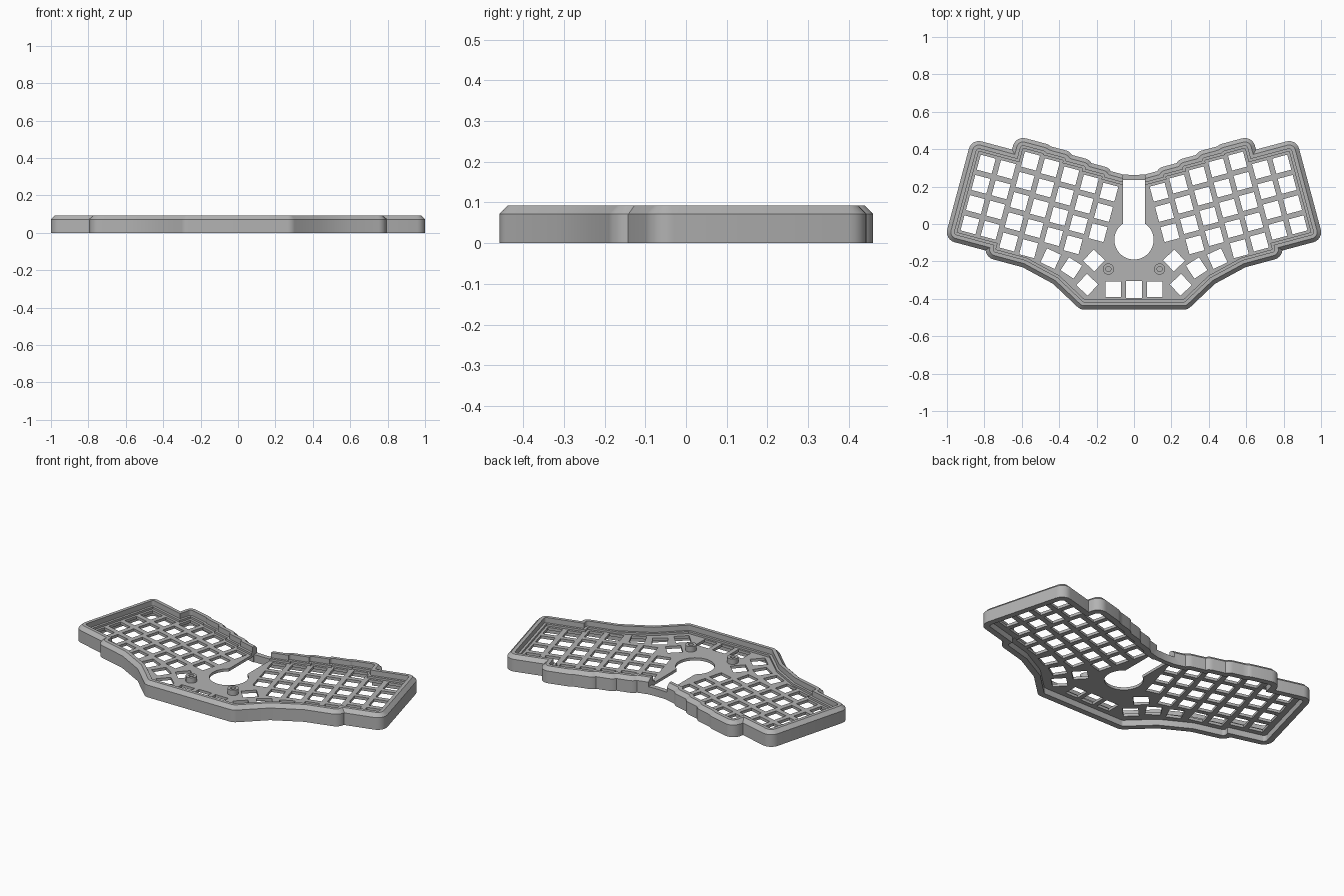
import bpy, bmesh, math
from mathutils import Vector, Matrix

if "Cube" in bpy.data.objects:
    bpy.data.objects.remove(bpy.data.objects["Cube"], do_unlink=True)

GREY = (0.45, 0.45, 0.45, 1)
grey = bpy.data.materials.new("plain grey")
grey.use_nodes = True
grey.diffuse_color = GREY
grey.node_tree.nodes["Principled BSDF"].inputs["Base Color"].default_value = GREY

# Key grid of the right half
TILT = math.radians(15)
PITCH, HOLE, WALL = 0.112, 0.083, 0.055
ACROSS = Vector((math.cos(TILT), math.sin(TILT)))
UP = Vector((-math.sin(TILT), math.cos(TILT)))
STAGGER = [0, 0, 0.077, 0.07, 0.055, 0.04, 0.025]
ROWS = [4, 4, 5, 5, 4, 4, 3]
PLATE_LOW, PLATE_TOP = 0.034, 0.05


def key(col, row):
    return Vector((0.79, 0.32)) - ACROSS * col * PITCH + UP * (STAGGER[col] - row * PITCH)


def corner(col, row, a, b):
    return key(col, row) + (ACROSS * a + UP * b) * PITCH / 2


def new_object(name, bm):
    bmesh.ops.remove_doubles(bm, verts=bm.verts, dist=1e-5)
    bmesh.ops.recalc_face_normals(bm, faces=bm.faces)
    mesh = bpy.data.meshes.new(name)
    bm.to_mesh(mesh)
    bm.free()
    mesh.materials.append(grey)
    obj = bpy.data.objects.new(name, mesh)
    bpy.context.scene.collection.objects.link(obj)
    return obj


def loft(name, rings):
    """Skin a closed loop of equally long closed rings."""
    bm = bmesh.new()
    loops = [[bm.verts.new(p) for p in ring] for ring in rings]
    for a, b in zip(loops, loops[1:] + loops[:1]):
        for i in range(len(a)):
            j = (i + 1) % len(a)
            bm.faces.new((a[i], a[j], b[j], b[i]))
    bmesh.ops.dissolve_degenerate(bm, dist=1e-5, edges=bm.edges)
    return new_object(name, bm)


def add_box(bm, x, y, z, sx, sy, sz, angle=0):
    place = (Matrix.Translation((x, y, z)) @ Matrix.Rotation(angle, 4, "Z")
             @ Matrix.Diagonal((sx, sy, sz, 1)))
    bmesh.ops.create_cube(bm, size=1, matrix=place)


def cutter(name, bm):
    obj = new_object(name, bm)
    obj.hide_render = True
    return obj


def cut(obj, tools):
    for tool in tools:
        mod = obj.modifiers.new(tool.name, "BOOLEAN")
        mod.operation, mod.solver, mod.object = "DIFFERENCE", "EXACT", tool
    bpy.context.view_layer.update()
    graph = bpy.context.evaluated_depsgraph_get()
    mesh = bpy.data.meshes.new_from_object(obj.evaluated_get(graph))
    obj.modifiers.clear()
    obj.data = mesh


# Inner outline of the right half, from front centre round to back centre
half = [Vector((0, -0.403)), Vector((0.265, -0.403)), Vector((0.40, -0.275)),
        Vector((0.575, -0.18)), corner(2, 4, 1, -1), corner(1, 3, -1, -1),
        corner(0, 3, 1, -1), corner(0, 0, 1, 1), corner(1, 0, -1, 1), corner(2, 0, 1, 1)]
for col in range(2, 6):
    half += [corner(col, 0, -1, 1), corner(col + 1, 0, 1, 1)]
half += [corner(6, 0, -1, 1), Vector((0, 0.207))]


def turn(i):
    a, b = half[i] - half[i - 1], half[i + 1] - half[i]
    return math.atan2(a.x * b.y - a.y * b.x, a.dot(b))


def outline(d, z, steps=6):
    """Outline grown by d: round outer corners, mitred inner corners."""
    pts = [Vector((0, half[0].y - d))]
    for i in range(1, len(half) - 1):
        p, t = half[i], turn(i)
        a, b = p - half[i - 1], half[i + 1] - p
        start = math.atan2(a.y, a.x) - math.pi / 2
        if t > 0:
            sweep = t
            # Short steps between columns leave only part of the corner arc
            if i + 2 < len(half) and turn(i + 1) < -1 and b.length < WALL:
                sweep -= math.asin((WALL - b.length) / WALL)
            for k in range(steps + 1):
                ang = start + sweep * k / steps
                pts.append(p + d * Vector((math.cos(ang), math.sin(ang))))
        else:
            mid = start + t / 2
            pts.append(p + d / math.cos(t / 2) * Vector((math.cos(mid), math.sin(mid))))
    pts.append(Vector((0, half[-1].y + d)))
    pts += [Vector((-p.x, p.y)) for p in pts[-2:0:-1]]
    return [(p.x, p.y, z) for p in pts]


# Case wall with chamfered rim and inner ledges
profile = [(WALL, 0), (WALL, 0.072), (0.034, 0.093), (0.014, 0.093), (0.014, 0.062),
           (0, 0.062), (0, 0.036), (0.02, 0.036), (0.02, 0)]
case_wall = loft("case_wall", [outline(d, z) for d, z in profile])

# Key plate
bm = bmesh.new()
base = bm.faces.new([bm.verts.new(p) for p in outline(0.004, PLATE_LOW)])
grown = bmesh.ops.extrude_face_region(bm, geom=[base])["geom"]
bmesh.ops.translate(bm, vec=(0, 0, PLATE_TOP - PLATE_LOW),
                    verts=[v for v in grown if isinstance(v, bmesh.types.BMVert)])
if not base.is_valid or len(bm.faces) == len(outline(0, 0)) + 1:
    bmesh.ops.holes_fill(bm, edges=[e for e in bm.edges if e.is_boundary])
key_plate = new_object("key_plate", bm)

# Key openings: main columns, thumb fan and centre keys
keys = [(*key(c, r), TILT) for c in range(7) for r in range(ROWS[c])]
keys += [(x, y, math.radians(a)) for x, y, a in
         [(0.445, -0.185, 25), (0.335, -0.235, 33), (0.25, -0.325, 43),
          (0.214, -0.195, 43), (0.11, -0.35, 0)]]
bm = bmesh.new()
add_box(bm, 0, -0.35, 0.04, HOLE, 0.09, 0.1)
for x, y, a in keys:
    for side in (-1, 1):
        add_box(bm, side * x, y, 0.04, HOLE, HOLE, 0.1, side * a)
key_cutter = cutter("key_cutter", bm)

# Central slot, round opening and lowered back bridge
bm = bmesh.new()
add_box(bm, 0, 0.075, 0.04, 0.12, 0.32, 0.3)
slot_cutter = cutter("slot_cutter", bm)
bm = bmesh.new()
bmesh.ops.create_cone(bm, cap_ends=True, segments=48, radius1=0.105, radius2=0.105,
                      depth=0.3, matrix=Matrix.Translation((0, -0.085, 0.04)))
round_cutter = cutter("round_cutter", bm)
bm = bmesh.new()
add_box(bm, 0, 0.25, 0.095, 0.12, 0.12, 0.1)
bridge_cutter = cutter("bridge_cutter", bm)

cut(key_plate, [key_cutter, slot_cutter, round_cutter])
cut(case_wall, [slot_cutter, bridge_cutter])
for tool in (key_cutter, slot_cutter, round_cutter, bridge_cutter):
    bpy.data.objects.remove(tool, do_unlink=True)


# Hollow screw posts
def circle(x, y, r, z, n=24):
    return [(x + r * math.cos(math.tau * k / n), y + r * math.sin(math.tau * k / n), z)
            for k in range(n)]


posts = [loft(name, [circle(x, -0.241, r, z) for r, z in
                     [(0.03, 0.048), (0.03, 0.082), (0.014, 0.082), (0.014, 0.048)]])
         for name, x in (("left_screw_post", 0.137), ("right_screw_post", -0.137))]

# Smooth the rounded corners, keep edges sharp
bpy.ops.object.select_all(action="DESELECT")
for obj in [case_wall, key_plate] + posts:
    obj.select_set(True)
bpy.context.view_layer.objects.active = case_wall
bpy.ops.object.shade_smooth_by_angle(angle=math.radians(30))
